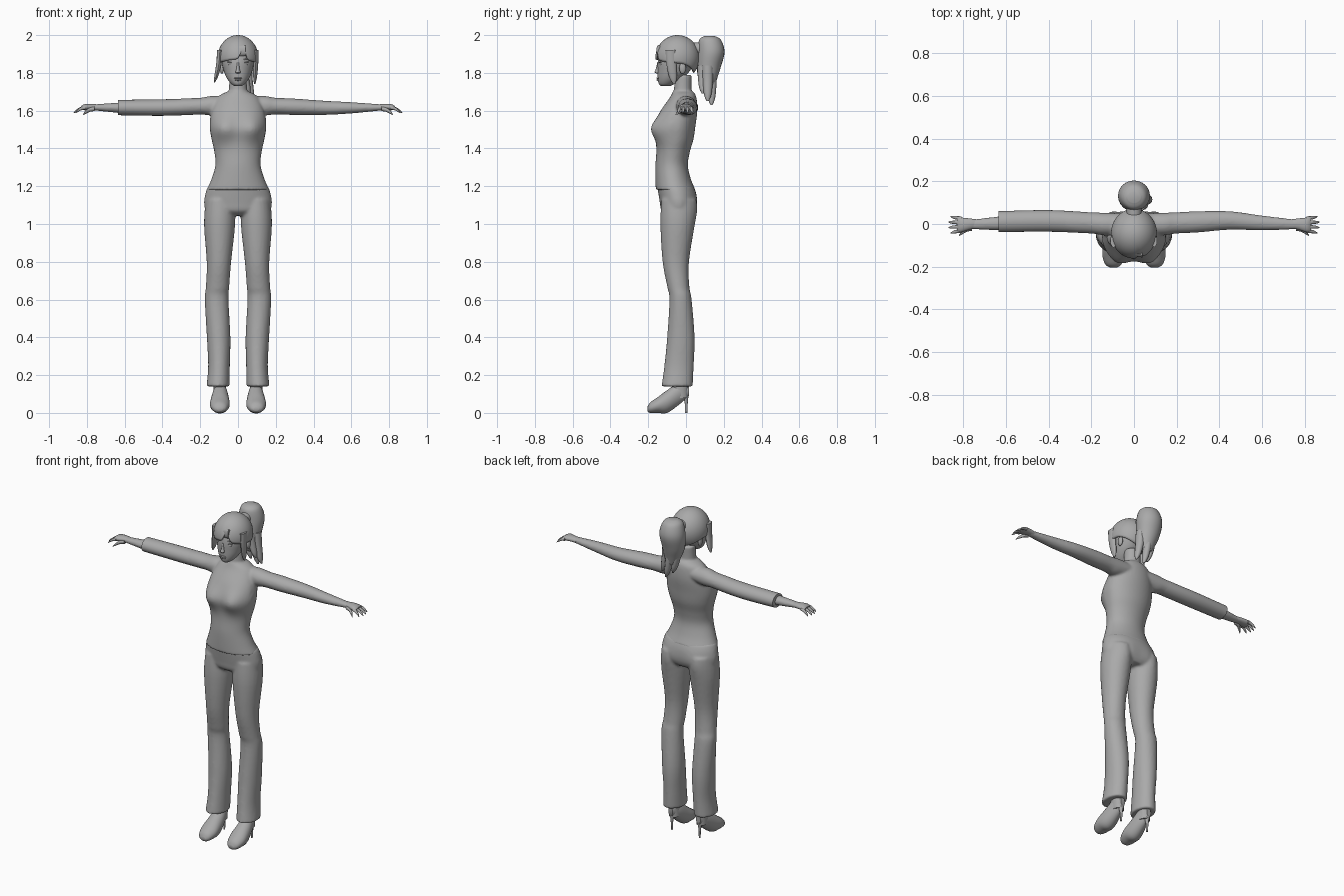
import bpy, bmesh, math
from mathutils import Matrix, Vector

cube = bpy.data.objects.get("Cube")
if cube:
    bpy.data.objects.remove(cube, do_unlink=True)

GREY = (0.4, 0.4, 0.4, 1)
grey = bpy.data.materials.new("plain grey")
grey.use_nodes = True
grey.diffuse_color = GREY
grey.node_tree.nodes["Principled BSDF"].inputs["Base Color"].default_value = GREY

# For each loft axis: the axis itself, then the two directions across it
ACROSS = {"x": (0, 1, 2), "y": (1, 0, 2), "z": (2, 0, 1)}


def smooth_rows(rows, steps=5):
    """Catmull-Rom interpolation between cross-sections."""
    smooth = []
    last = len(rows) - 1
    for i in range(last):
        before, here, there, after = (Vector(rows[max(0, min(last, i + k))]) for k in (-1, 0, 1, 2))
        for step in range(steps):
            t = step / steps
            pull_in = (there - before) / 2
            pull_out = (after - here) / 2
            gap = there - here
            smooth.append(here + t * pull_in
                          + t * t * (3 * gap - 2 * pull_in - pull_out)
                          + t ** 3 * (pull_in + pull_out - 2 * gap))
    return smooth + [Vector(rows[last])]


def skin(bm, rings):
    """Join neighbouring rings of vertices with quads."""
    for ring, following in zip(rings, rings[1:]):
        for k in range(len(ring)):
            bm.faces.new((ring[k - 1], ring[k], following[k], following[k - 1]))


def loft(bm, axis, rows, both=False, sides=24):
    """Oval sections: position, low and high bound across, low and high bound in depth.
    A row of four gives a single half width in place of the first pair of bounds."""
    along, wide, deep = ACROSS[axis]
    rows = [(r[0], -r[1], *r[1:]) if len(r) == 4 else r for r in rows]
    for sign in ((1, -1) if both else (1,)):
        rings = []
        for place, left, right, front, back in smooth_rows(rows):
            ring = []
            for k in range(sides):
                angle = math.tau * k / sides
                co = Vector((0, 0, 0))
                co[along] = place
                co[wide] = (left + right + (right - left) * math.cos(angle)) / 2
                co[deep] = (front + back + (back - front) * math.sin(angle)) / 2
                co.x *= sign
                ring.append(bm.verts.new(co))
            rings.append(ring)
        skin(bm, rings)
        bm.faces.new(rings[0])
        bm.faces.new(rings[-1])


def strand(bm, axis, start, end, radius, flat=1, both=False):
    """A tapering, gently bent finger or lock of hair."""
    along, wide, deep = ACROSS[axis]
    start, end = Vector(start), Vector(end)
    rows = []
    for t, size in ((0, 1), (0.4, 0.95), (0.8, 0.7), (1, 0.2)):
        centre = start.lerp(end, t * t)
        place = start.lerp(end, t)[along]
        r = radius * size
        rows.append((place, centre[wide] - r, centre[wide] + r,
                     centre[deep] - r * flat, centre[deep] + r * flat))
    loft(bm, axis, rows, both, sides=12)


def blob(bm, centre, size, both=False, tilt=0):
    for sign in ((1, -1) if both else (1,)):
        place = Matrix.Translation((centre[0] * sign, centre[1], centre[2]))
        turn = Matrix.Rotation(tilt * sign, 4, "Y")
        bmesh.ops.create_uvsphere(bm, u_segments=16, v_segments=10, radius=1,
                                  matrix=place @ turn @ Matrix.Diagonal((*size, 1)))


def bulge(bm, x, z, spread, amount, front):
    """Push out a pair of soft mounds on the front or the back."""
    for v in bm.verts:
        if (v.co.y < -0.06) == front:
            for side in (x, -x):
                distance = math.hypot(v.co.x - side, v.co.z - z) / spread
                v.co.y += amount * math.exp(-distance ** 2)


def build(name, bm, voxel=0, thickness=0):
    bmesh.ops.recalc_face_normals(bm, faces=bm.faces)
    mesh = bpy.data.meshes.new(name)
    bm.to_mesh(mesh)
    bm.free()
    mesh.materials.append(grey)
    part = bpy.data.objects.new(name, mesh)
    bpy.context.collection.objects.link(part)
    bpy.ops.object.select_all(action="DESELECT")
    part.select_set(True)
    bpy.context.view_layer.objects.active = part
    bpy.ops.object.shade_smooth_by_angle(angle=math.radians(50))
    if voxel:
        blend = part.modifiers.new("blend", "REMESH")
        blend.mode, blend.voxel_size, blend.use_smooth_shade = "VOXEL", voxel, True
        soften = part.modifiers.new("soften", "SMOOTH")
        soften.factor, soften.iterations = 0.5, 6
    if thickness:
        part.modifiers.new("thickness", "SOLIDIFY").thickness = thickness


# Torso, neck and arms blended into one skin
bm = bmesh.new()
loft(bm, "z", [(1.18, .166, -.16, .05), (1.24, .14, -.162, .025), (1.31, .12, -.162, .01),
               (1.38, .125, -.156, .02), (1.45, .14, -.15, .04), (1.52, .15, -.148, .05),
               (1.6, .14, -.13, .06), (1.67, .11, -.085, .055), (1.7, .06, -.07, .04)], sides=40)
bulge(bm, .08, 1.505, .07, -.048, front=True)
loft(bm, "z", [(1.62, .07, -.08, .045), (1.7, .05, -.065, .03), (1.79, .046, -.06, .03)])
loft(bm, "x", [(.05, .05, 1.59, 1.675), (.14, .053, 1.575, 1.678), (.2, -.045, .055, 1.58, 1.668),
               (.3, -.04, .06, 1.577, 1.664), (.45, -.027, .06, 1.577, 1.653),
               (.6, -.03, .04, 1.585, 1.645), (.77, -.025, .02, 1.602, 1.633)], both=True)
build("torso_and_arms", bm, voxel=.007)

# Loose sleeve on the right arm only
bm = bmesh.new()
loft(bm, "x", [(-.635, -.038, .06, 1.576, 1.657), (-.4, -.036, .065, 1.573, 1.66),
               (-.2, -.044, .054, 1.58, 1.666)])
build("right_sleeve", bm)

# Trousers: hips and flared legs
bm = bmesh.new()
loft(bm, "z", [(1.045, .09, -.1, .03), (1.07, .165, -.13, .045), (1.11, .18, -.138, .053),
               (1.16, .173, -.146, .052), (1.2, .16, -.152, .04)], sides=40)
loft(bm, "z", [(.14, .044, .167, -.13, .036), (.25, .043, .158, -.115, .041),
               (.4, .04, .165, -.1, .046), (.6, .05, .176, -.088, .03),
               (.67, .046, .17, -.1, .018), (.8, .036, .166, -.124, .016),
               (1, .015, .18, -.136, .045), (1.13, .02, .17, -.13, .045)], both=True)
bulge(bm, .085, 1.09, .07, .014, front=False)
build("trousers", bm, voxel=.008)

# Hands: palm, four fingers and a thumb
bm = bmesh.new()
loft(bm, "x", [(.74, .022, 1.602, 1.632), (.77, .026, 1.603, 1.636),
               (.81, -.038, .03, 1.602, 1.635), (.83, -.035, .03, 1.605, 1.625)], both=True)
for finger in range(4):
    y = .02 * finger - .033
    tip = .87 if finger in (1, 2) else .86
    strand(bm, "x", (.81, y, 1.615), (tip, y * 1.3, 1.588), .009, both=True)
strand(bm, "x", (.76, -.02, 1.61), (.82, -.053, 1.58), .012, both=True)
build("hands", bm)

# High-heeled shoes with ankles
bm = bmesh.new()
loft(bm, "y", [(-.205, .08, .11, .01, .03), (-.19, .06, .134, 0, .055), (-.15, .045, .148, 0, .083),
               (-.1, .046, .145, 0, .12), (-.035, .058, .13, .045, .16),
               (.016, .08, .11, .09, .145)], both=True)
loft(bm, "z", [(0, .09, .1, -.005, .007), (.06, .087, .103, -.008, .01),
               (.11, .074, .116, -.03, .016)], both=True, sides=12)
loft(bm, "z", [(.08, .062, .126, -.075, .012), (.22, .066, .134, -.075, .015)], both=True)
build("shoes", bm)

# Head with nose, lips, eyes, brows and ears
bm = bmesh.new()
loft(bm, "z", [(1.73, .018, -.132, -.085), (1.742, .036, -.144, -.06), (1.77, .058, -.149, -.02),
               (1.81, .075, -.15, .02), (1.87, .087, -.148, .05), (1.95, .072, -.125, .04),
               (1.98, .035, -.085, 0)], sides=32)
loft(bm, "z", [(1.797, .006, -.156, -.14), (1.803, .013, -.166, -.135),
               (1.82, .009, -.16, -.135), (1.855, .006, -.152, -.135)], sides=12)
for lip_height, lip_width in ((1.772, .021), (1.763, .017)):
    blob(bm, (0, -.147, lip_height), (lip_width, .009, .005))
blob(bm, (.034, -.131, 1.846), (.017, .01, .008), both=True)
for lid_height in (1.855, 1.872):
    blob(bm, (.036, -.134, lid_height), (.022, .009, .003), both=True, tilt=-.14)
blob(bm, (.085, -.018, 1.825), (.011, .018, .03), both=True)
build("head", bm)

# Hair cap: its lower edge dips behind and opens at the parting
bm = bmesh.new()
COLUMNS, ROWS = 64, 16
PARTING = math.radians(285)
rings = []
for row in range(ROWS + 1):
    ring = []
    for column in range(COLUMNS):
        angle = math.tau * column / COLUMNS
        backward = math.sin(angle)
        edge = 104 + (28 if backward > 0 else -10) * backward ** 2
        edge -= 30 * math.exp(-((angle - PARTING) / .17) ** 2)
        polar = math.radians(edge) * (row + .15) / (ROWS + .15)
        ring.append(bm.verts.new((.108 * math.sin(polar) * math.cos(angle),
                                  .117 * math.sin(polar) * backward - .045,
                                  .12 * math.cos(polar) + 1.88)))
    rings.append(ring)
bm.faces.new(rings[0])
skin(bm, rings)
build("hair_cap", bm, thickness=.01)

# Loose locks framing the face and a swept fringe
bm = bmesh.new()
strand(bm, "z", (-.096, -.08, 1.92), (-.125, -.065, 1.75), .015, flat=2)
strand(bm, "z", (.095, -.08, 1.92), (.088, -.062, 1.74), .014, flat=2)
strand(bm, "x", (.04, -.145, 1.92), (-.1, -.09, 1.87), .012, flat=2.4)
build("face_locks", bm)

# Ponytail with its tie and trailing strands
bm = bmesh.new()
loft(bm, "y", [(.04, .035, 1.89, 1.96), (.1, .035, 1.89, 1.965)])
loft(bm, "z", [(1.996, .03, .1, .15), (1.975, .058, .07, .185), (1.91, .075, .062, .204),
               (1.83, .067, .058, .184), (1.77, -.045, .06, .065, .165),
               (1.72, -.02, .045, .085, .15)])
for x, y, tip in ((-.025, .12, 1.66), (.012, .135, 1.63), (.05, .115, 1.65), (.03, .09, 1.69)):
    strand(bm, "z", (x, y, 1.84), (x + .03, y, tip), .024, flat=1.2)
build("ponytail", bm)
